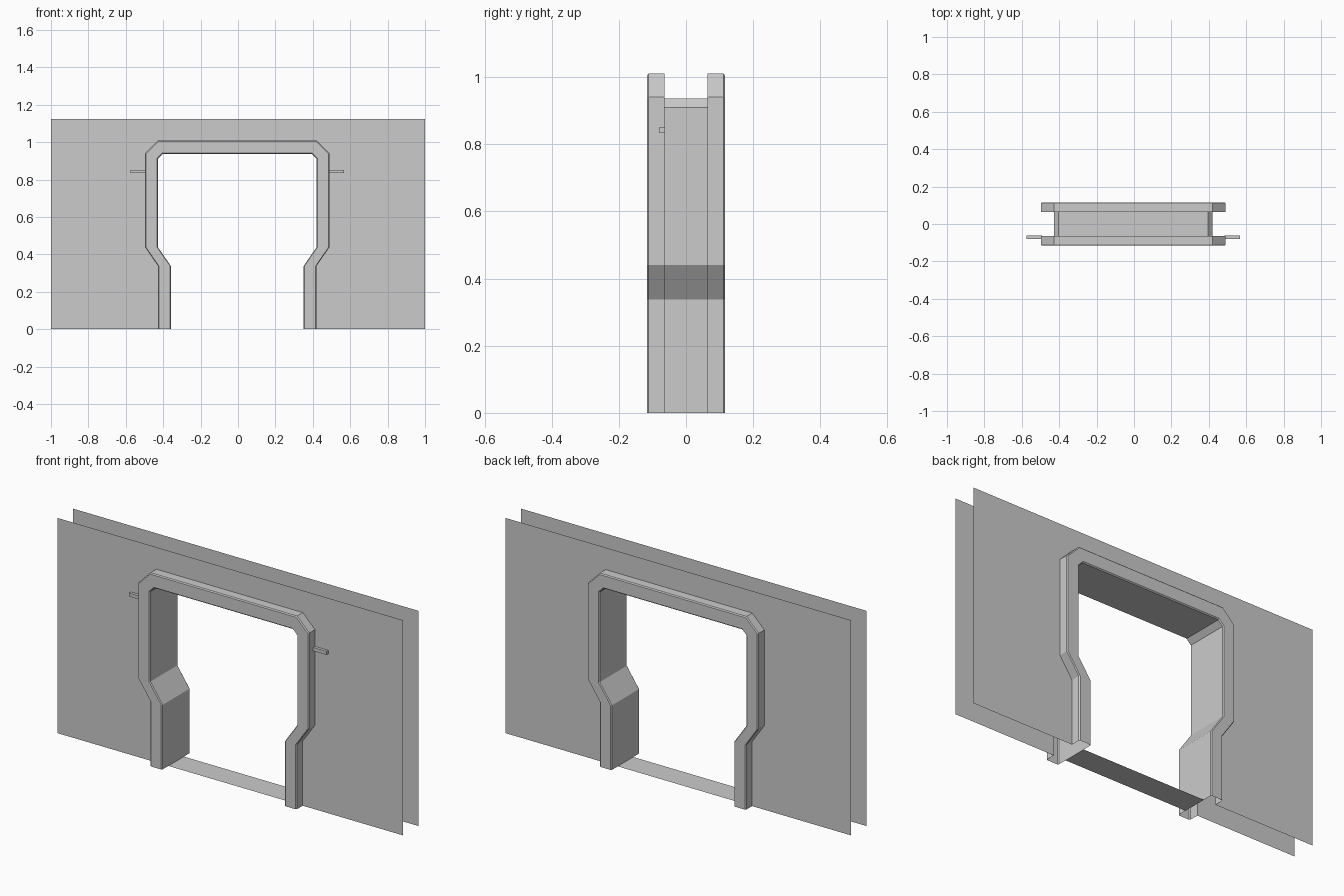
import bpy

if "Cube" in bpy.data.objects:
    bpy.data.objects.remove(bpy.data.objects["Cube"])

CX = -0.004      # the opening sits slightly left of the wall centre
WALL = 0.064     # wall planes at y = +-WALL
FACE = 0.116     # trim faces at y = +-FACE
SOFT = FACE - 0.005

# half profiles (x, z), from the floor up to the lintel
OUTER = [(0.423, 0), (0.423, 0.337), (0.494, 0.44), (0.494, 0.94), (0.424, 1.01)]
INNER = [(0.354, 0), (0.354, 0.337), (0.425, 0.44), (0.425, 0.91), (0.400, 0.936)]


def make(name, verts, faces):
    mesh = bpy.data.meshes.new(name)
    mesh.from_pydata(verts, [], faces)
    mesh.update()
    obj = bpy.data.objects.new(name, mesh)
    bpy.context.collection.objects.link(obj)
    return obj


def arch(t, y):
    """Arch-shaped ring, blended from outer (t=0) to inner (t=1) profile."""
    half = [(a + (c - a) * t, b + (d - b) * t) for (a, b), (c, d) in zip(OUTER, INNER)]
    left = [(CX - x, y, z) for x, z in half]
    right = [(CX + x, y, z) for x, z in reversed(half)]
    return left + right


def sweep(name, rings):
    n = len(rings[0])
    verts = [v for ring in rings for v in ring]
    faces = [(i * n + j, (i + 1) * n + j, (i + 1) * n + j + 1, i * n + j + 1)
             for i in range(len(rings) - 1) for j in range(n - 1)]
    return make(name, verts, faces)


# raised trims around the opening, with softened front edges
section = [(0, WALL), (0, SOFT), (0.07, FACE), (0.93, FACE), (1, SOFT), (1, WALL)]
sweep("front_trim", [arch(t, -y) for t, y in section])
sweep("back_trim", [arch(t, y) for t, y in reversed(section)])

# lining of the passage
sweep("passage_lining", [arch(1, -WALL), arch(1, WALL)])

# thin wall panels with the arch cut out
for name, y in (("front_wall", -WALL), ("back_wall", WALL)):
    outline = [(-1, y, 0)] + arch(0, y) + [(1, y, 0), (1, y, 1.125), (-1, y, 1.125)]
    if y > 0:
        outline.reverse()
    make(name, outline, [tuple(range(len(outline)))])

# threshold strip on the floor
w = INNER[0][0]
make("threshold", [(CX - w, -WALL, 0), (CX + w, -WALL, 0),
                   (CX + w, WALL, 0), (CX - w, WALL, 0)], [(0, 1, 2, 3)])

# small pegs on both sides of the front trim
for side, name in ((-1, "left_peg"), (1, "right_peg")):
    bpy.ops.mesh.primitive_cube_add(size=1, location=(CX + side * 0.530, -0.0705, 0.843))
    peg = bpy.context.object
    peg.name = name
    peg.scale = (0.082, 0.017, 0.018)
